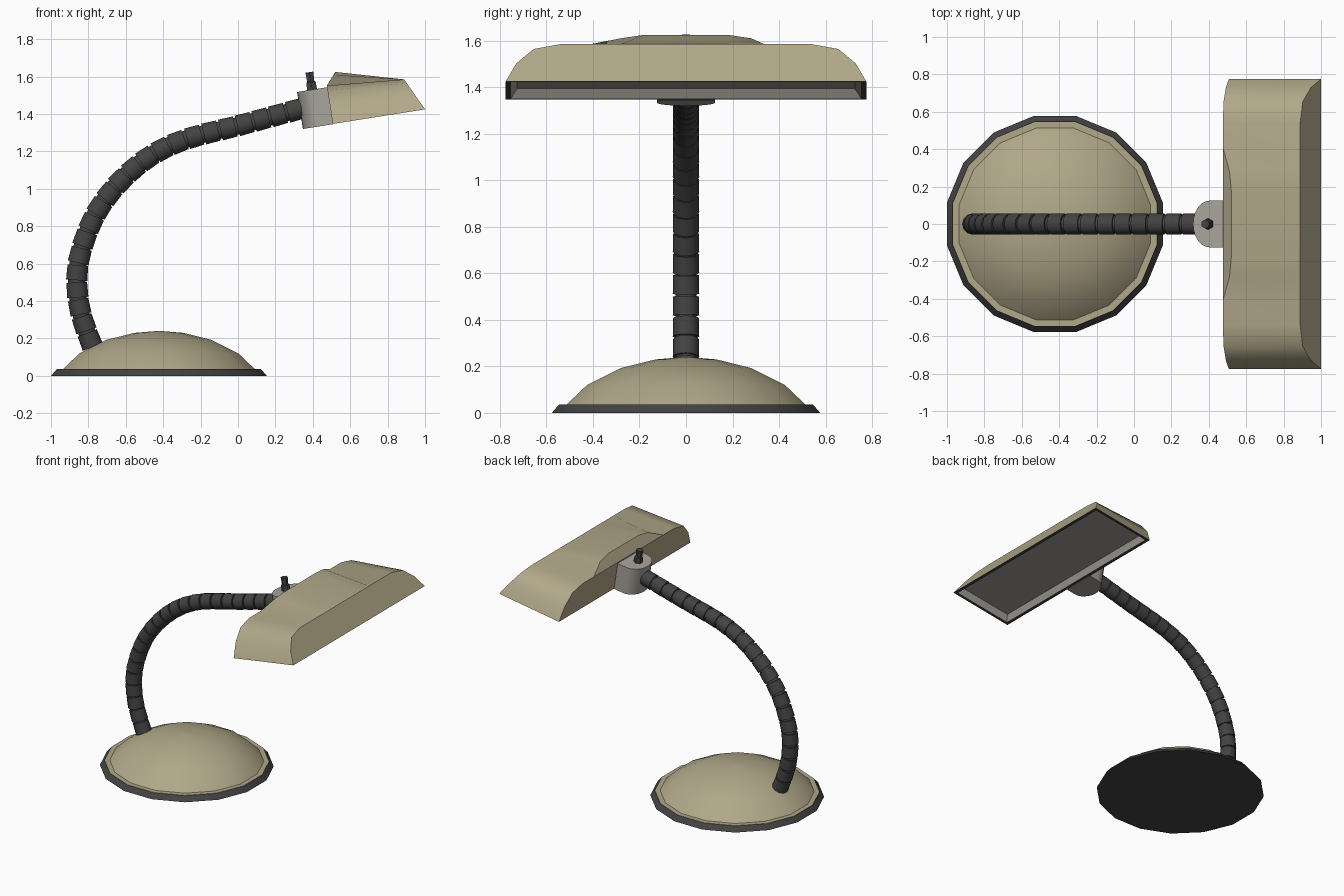
import bpy
import bmesh
import math
from mathutils import Vector, Matrix

if "Cube" in bpy.data.objects:
    bpy.data.objects.remove(bpy.data.objects["Cube"], do_unlink=True)


def material(name, color):
    m = bpy.data.materials.new(name)
    m.use_nodes = True
    m.diffuse_color = (*color, 1)
    m.node_tree.nodes["Principled BSDF"].inputs["Base Color"].default_value = (*color, 1)
    return m


TAN = material("warm tan enamel", (0.44, 0.39, 0.25))
GREY = material("light grey plastic", (0.39, 0.365, 0.33))
BLACK = material("black rubber", (0.055, 0.055, 0.055))
TILT = math.radians(9)


def finish(name, bm, mats, angle=40):
    bmesh.ops.recalc_face_normals(bm, faces=bm.faces)
    me = bpy.data.meshes.new(name)
    bm.to_mesh(me)
    bm.free()
    for m in mats:
        me.materials.append(m)
    ob = bpy.data.objects.new(name, me)
    bpy.context.collection.objects.link(ob)
    bpy.ops.object.select_all(action='DESELECT')
    ob.select_set(True)
    bpy.context.view_layer.objects.active = ob
    bpy.ops.object.shade_smooth_by_angle(angle=math.radians(angle))
    return ob


def skin(bm, rings, caps=True):
    """Join equal vertex rings with quads and close both ends."""
    rings = [[bm.verts.new(p) for p in ring] for ring in rings]
    n = len(rings[0])
    for a, b in zip(rings, rings[1:]):
        for i in range(n):
            j = (i + 1) % n
            bm.faces.new((a[i], a[j], b[j], b[i]))
    if caps:
        bm.faces.new(rings[0])
        bm.faces.new(rings[-1])


def lathe(name, profile, sides, center, mats):
    """Profile radii are measured to the middle of each flat side."""
    bm = bmesh.new()
    step = 2 * math.pi / sides
    rings = []
    for r, z in profile:
        r /= math.cos(step / 2)
        rings.append([center + Vector((r * math.cos((i + .5) * step),
                                       r * math.sin((i + .5) * step), z))
                      for i in range(sides)])
    skin(bm, rings)
    return finish(name, bm, mats)


# Base: dark foot with a flat rim and dome above
middle = Vector((-0.423, 0, 0))
lathe("base_foot", [(.577, 0), (.547, .035)], 16, middle, [BLACK])
lathe("base_dome", [(.546, .03), (.546, .037), (.512, .037), (.425, .12), (.28, .193),
                    (.13, .23), (.01, .24)], 16, middle, [TAN])

# Flexible neck: ribbed sweep along a smooth path
keys = [Vector((x, 0, z)) for x, z in (
    (-.74, .08), (-.775, .15), (-.845, .35), (-.862, .54), (-.83, .70), (-.755, .877),
    (-.63, 1.04), (-.47, 1.175), (-.28, 1.265), (.01, 1.34), (.35, 1.432), (.5, 1.47))]
path = []
for a, b, c, d in zip(keys, keys[1:], keys[2:], keys[3:]):
    for k in range(20):
        t = k / 20
        path.append(b + (c - a) * t / 2 + (a * 2 - b * 5 + c * 4 - d) * t * t / 2
                    + (b * 3 - a - c * 3 + d) * t ** 3 / 2)
path.append(keys[-2])
lengths = [0]
for a, b in zip(path, path[1:]):
    lengths.append(lengths[-1] + (b - a).length)


def along(s):
    for i in range(len(path) - 1):
        if s <= lengths[i + 1]:
            return path[i].lerp(path[i + 1], (s - lengths[i]) / (lengths[i + 1] - lengths[i]))
    return path[-1].copy()


SEGMENTS, SIDES = 22, 12
joints = [along(lengths[-1] * i / SEGMENTS) for i in range(SEGMENTS + 1)]
bm = bmesh.new()
rings = []
for a, b in zip(joints, joints[1:]):
    axis = (b - a).normalized()
    side = axis.cross(Vector((0, 1, 0)))
    for t, r in ((.05, .046), (.05, .057), (.92, .055), (.92, .046)):
        rings.append([a.lerp(b, t) + side * (r * math.cos(2 * math.pi * i / SIDES))
                      + Vector((0, r * math.sin(2 * math.pi * i / SIDES), 0))
                      for i in range(SIDES)])
skin(bm, rings)
finish("flexible_neck", bm, [BLACK], 35)

# Joint block: rounded toward the neck, flat against the shade
bm = bmesh.new()
outline = [(.165, -.125)]
for i in range(13):
    a = math.pi * (1.5 - i / 12)
    outline.append((.09 + .09 * math.cos(a), .125 * math.sin(a)))
outline.append((.165, .125))
turn = Matrix.Translation((.347, 0, 1.32)) @ Matrix.Rotation(-TILT, 4, 'Y')
skin(bm, [[turn @ Vector((x, y, z)) for x, y in outline] for z in (0, .2)])
finish("joint_block", bm, [GREY])

# Switch on top of the joint
switch = lathe("switch", [(.027, 0), (.025, .045), (.019, .05), (.021, .1)], 6,
               Vector((0, 0, 0)), [BLACK])
switch.location = (.397, 0, 1.525)
switch.rotation_euler = (0, -TILT, 0)

# Lamp shade: stations across its width give wall height and hump height
half = [(.775, 0, 0), (.73, .48, 0), (.655, .87, 0), (.54, 1, 0), (.41, 1, 0),
        (.28, 1, .8), (.18, 1, 1)]
stations = half + [(-y, f, b) for y, f, b in reversed(half)]
bm = bmesh.new()
inner, crest, outer = [], [], []
for y, f, b in stations:
    p = Vector((.507, y, 1.347)).lerp(Vector((.475, y, 1.552)), f)
    q = Vector((1.0, y, 1.425)).lerp(Vector((.888, y, 1.585)), f)
    inner.append(bm.verts.new(p))
    crest.append(bm.verts.new(p + Vector((.045, 0, .073)) * b) if b else inner[-1])
    outer.append(bm.verts.new(q))
for i in range(len(stations) - 1):
    bm.faces.new((crest[i], crest[i + 1], outer[i + 1], outer[i]))
    hump = list(dict.fromkeys((inner[i], inner[i + 1], crest[i + 1], crest[i])))
    if len(hump) > 2:
        bm.faces.new(hump)
bm.faces.new(inner)
bm.faces.new(outer)
bottom = bm.faces.new((inner[0], outer[0], outer[-1], inner[-1]))
bmesh.ops.recalc_face_normals(bm, faces=bm.faces)

# Black rim and pale recessed reflector underneath
rim = bmesh.ops.inset_region(bm, faces=[bottom], thickness=.03)["faces"]
for f in rim:
    f.material_index = 1
walls = bmesh.ops.inset_region(bm, faces=[bottom], thickness=.04, depth=-.04)["faces"]
for f in walls + [bottom]:
    f.material_index = 2
finish("lamp_shade", bm, [TAN, BLACK, GREY])
